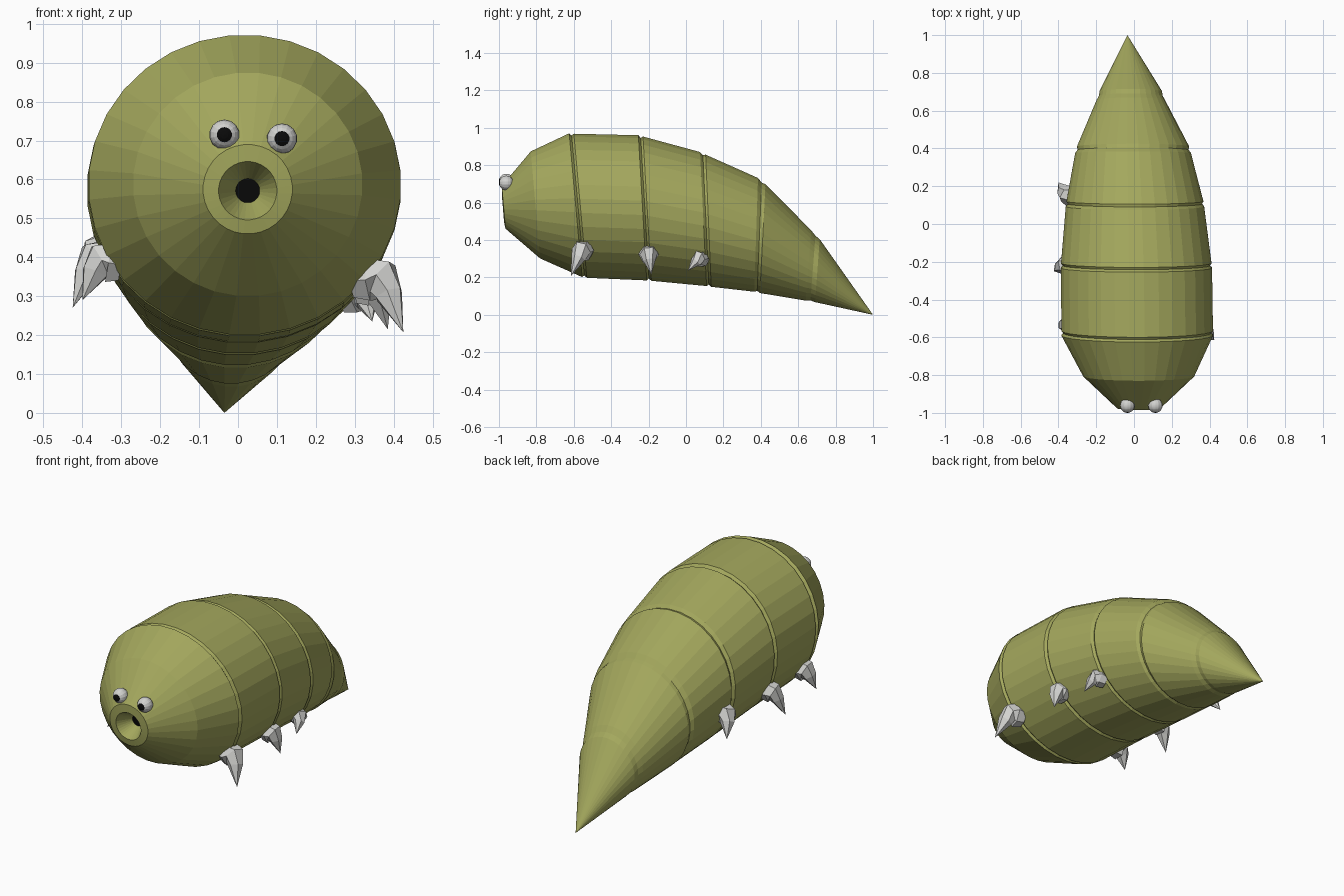
import bpy, bmesh, math
from mathutils import Vector, Matrix

cube = bpy.data.objects.get("Cube")
if cube:
    bpy.data.objects.remove(cube)


def material(name, rgb):
    m = bpy.data.materials.new(name)
    m.use_nodes = True
    m.diffuse_color = (*rgb, 1)
    m.node_tree.nodes["Principled BSDF"].inputs["Base Color"].default_value = (*rgb, 1)
    return m


OLIVE = material("olive skin", (0.37, 0.39, 0.11))
GREY = material("pale grey", (0.65, 0.65, 0.63))
BLACK = material("black", (0.003, 0.003, 0.003))
SIDES = 32


def finish(bm, name, mats):
    bmesh.ops.recalc_face_normals(bm, faces=bm.faces)
    mesh = bpy.data.meshes.new(name)
    bm.to_mesh(mesh)
    bm.free()
    for m in mats:
        mesh.materials.append(m)
    ob = bpy.data.objects.new(name, mesh)
    bpy.context.collection.objects.link(ob)
    return ob


def add_ring(bm, centre, side, up, count):
    """Ring of vertices spanned by two half-axis vectors."""
    steps = [(i + 0.5) * math.tau / count for i in range(count)]
    return [bm.verts.new(centre + side * math.sin(a) + up * math.cos(a)) for a in steps]


def bridge(bm, a, b):
    n = len(a)
    return [bm.faces.new((a[i], a[(i + 1) % n], b[(i + 1) % n], b[i])) for i in range(n)]


def fan(bm, ring, point):
    tip = bm.verts.new(point)
    n = len(ring)
    return [bm.faces.new((ring[i], ring[(i + 1) % n], tip)) for i in range(n)]


# Body: tilted rings (centre x, half width, top y, top z, bottom y, bottom z, scale)
rings = [
    (0.025, 0.031, -0.905, 0.602, -0.895, 0.540, 1),
    (0.025, 0.075, -0.985, 0.646, -0.973, 0.496, 1),
    (0.025, 0.115, -0.985, 0.690, -0.965, 0.460, 1),
    (0.025, 0.295, -0.83, 0.875, -0.78, 0.30, 1),
]
# Each seam is a shallow groove between two segments
seams = [
    ((0.017, 0.402, -0.625, 0.972, -0.555, 0.200), (0.017, 0.403, -0.60, 0.970, -0.53, 0.196)),
    ((0.013, 0.402, -0.255, 0.962, -0.210, 0.182), (0.012, 0.400, -0.23, 0.955, -0.185, 0.180)),
    ((0.005, 0.368, 0.075, 0.872, 0.110, 0.152), (0.005, 0.364, 0.105, 0.858, 0.135, 0.148)),
    ((-0.005, 0.308, 0.385, 0.733, 0.365, 0.122), (-0.005, 0.298, 0.425, 0.700, 0.395, 0.115)),
    ((-0.017, 0.182, 0.67, 0.452, 0.640, 0.075), (-0.017, 0.166, 0.715, 0.405, 0.690, 0.067)),
]
for front, back in seams:
    middle = tuple((a + b) / 2 for a, b in zip(front, back))
    rings += [(*front, 1), (*middle, 0.972), (*back, 1)]

bm = bmesh.new()
loops = []
for cx, w, yt, zt, yb, zb, s in rings:
    centre = Vector((cx, (yt + yb) / 2, (zt + zb) / 2))
    up = Vector((0, (yt - yb) / 2, (zt - zb) / 2))
    loops.append(add_ring(bm, centre, Vector((w * s, 0, 0)), up * s, SIDES))
throat = bm.faces.new(loops[0])
throat.material_index = 1
for a, b in zip(loops, loops[1:]):
    bridge(bm, a, b)
fan(bm, loops[-1], Vector((-0.035, 1.0, 0.0)))
finish(bm, "body", [OLIVE, BLACK])

# Eyes: spheres whose forward cap is the pupil
for name, x, z in (("right_eye", -0.035, 0.715), ("left_eye", 0.113, 0.705)):
    bm = bmesh.new()
    bmesh.ops.create_uvsphere(bm, u_segments=14, v_segments=12, radius=0.039,
                              matrix=Matrix.Rotation(math.pi / 2, 4, 'X'))
    for f in bm.faces:
        if f.calc_center_median().normalized().y < -0.88:
            f.material_index = 1
    bmesh.ops.translate(bm, verts=bm.verts, vec=(x, -0.961, z))
    finish(bm, name, [GREY, BLACK])


# Claws: a blunt root, a swollen knuckle and a downward spike
def claw(name, root, knuckle, tip, size):
    root, knuckle, tip = Vector(root), Vector(knuckle), Vector(tip)
    bm = bmesh.new()
    out = (knuckle - root).normalized()
    down = (tip - knuckle).normalized()
    along = Vector((0, 1, 0))
    path = [(root, out, 0.8), (root.lerp(knuckle, 0.6), out, 1.0),
            (knuckle, (out + down).normalized(), 0.85),
            (knuckle.lerp(tip, 0.3), down, 0.62)]
    loops = []
    for p, d, r in path:
        side = (along - d * along.dot(d)).normalized()
        loops.append(add_ring(bm, p, side * size * r, d.cross(side) * size * r, 6))
    bm.faces.new(loops[0])
    for a, b in zip(loops, loops[1:]):
        bridge(bm, a, b)
    fan(bm, loops[-1], tip)
    finish(bm, name, [GREY])


claw("left_front_claw", (0.30, -0.54, 0.34), (0.372, -0.56, 0.345), (0.425, -0.615, 0.207), 0.062)
claw("left_middle_claw", (0.30, -0.20, 0.32), (0.355, -0.20, 0.325), (0.385, -0.185, 0.215), 0.055)
claw("left_rear_claw", (0.27, 0.09, 0.29), (0.325, 0.07, 0.305), (0.345, 0.01, 0.235), 0.046)
claw("right_front_claw", (-0.30, -0.53, 0.38), (-0.355, -0.53, 0.39), (-0.40, -0.55, 0.29), 0.058)
claw("right_middle_claw", (-0.32, -0.21, 0.39), (-0.375, -0.22, 0.395), (-0.425, -0.25, 0.27), 0.055)
claw("right_rear_claw", (-0.31, 0.14, 0.40), (-0.362, 0.16, 0.41), (-0.40, 0.22, 0.31), 0.058)
